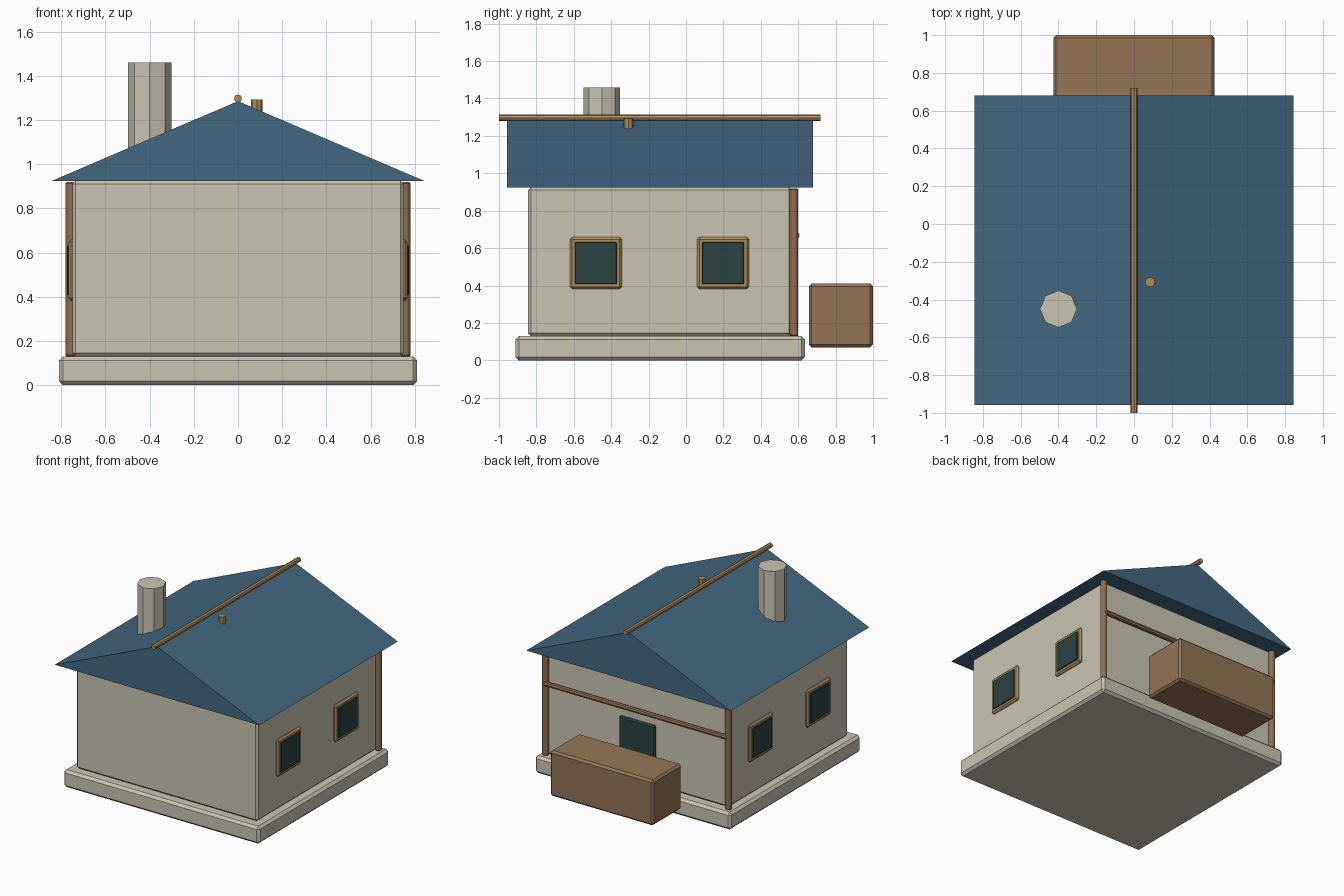
import bpy
import bmesh
from math import pi
from mathutils import Vector

old = bpy.data.objects.get("Cube")
if old:
    bpy.data.objects.remove(old, do_unlink=True)


def material(name, rgb):
    mat = bpy.data.materials.new(name)
    mat.use_nodes = True
    mat.diffuse_color = (*rgb, 1)
    shader = mat.node_tree.nodes["Principled BSDF"]
    shader.inputs["Base Color"].default_value = (*rgb, 1)
    shader.inputs["Roughness"].default_value = 0.8
    return mat


plaster = material("cream plaster", (0.59, 0.56, 0.45))
roof_blue = material("slate blue", (0.057, 0.138, 0.22))
crate_brown = material("crate brown", (0.30, 0.178, 0.093))
post_brown = material("post brown", (0.28, 0.155, 0.078))
trim_tan = material("trim tan", (0.43, 0.265, 0.105))
glass_dark = material("dark teal glass", (0.025, 0.058, 0.055))


def finish(name, bm, mat, bevel=0):
    mesh = bpy.data.meshes.new(name)
    bmesh.ops.recalc_face_normals(bm, faces=bm.faces)
    bm.to_mesh(mesh)
    bm.free()
    mesh.materials.append(mat)
    obj = bpy.data.objects.new(name, mesh)
    bpy.context.collection.objects.link(obj)
    if bevel:
        mod = obj.modifiers.new("edge bevel", "BEVEL")
        mod.width = bevel
        mod.segments = 1
    return obj


def box(name, low, high, mat, bevel=0):
    low, high = Vector(low), Vector(high)
    bm = bmesh.new()
    bmesh.ops.create_cube(bm, size=1)
    bmesh.ops.scale(bm, vec=high - low, verts=bm.verts)
    bmesh.ops.translate(bm, vec=(low + high) / 2, verts=bm.verts)
    return finish(name, bm, mat, bevel)


def rod(name, start, end, radius, mat, bevel=0):
    start, end = Vector(start), Vector(end)
    axis = end - start
    bm = bmesh.new()
    bmesh.ops.create_cone(bm, cap_ends=True, segments=8, radius1=radius,
                          radius2=radius, depth=axis.length)
    obj = finish(name, bm, mat, bevel)
    obj.location = (start + end) / 2
    obj.rotation_euler = axis.to_track_quat("Z", "Y").to_euler()
    return obj


# Plinth and walls
box("plinth", (-0.81, -0.912, 0), (0.81, 0.635, 0.13), plaster, 0.018)
box("walls", (-0.75, -0.845, 0.13), (0.75, 0.567, 0.925), plaster, 0.015)

# Gabled roof: a triangular profile swept along the ridge
bm = bmesh.new()
profile = [bm.verts.new((x, -0.957, z))
           for x, z in ((-0.845, 0.923), (0.845, 0.923), (0, 1.285))]
gable = bm.faces.new(profile)
swept = bmesh.ops.extrude_face_region(bm, geom=[gable])["geom"]
bmesh.ops.translate(bm, vec=(0, 1.637, 0),
                    verts=[v for v in swept if isinstance(v, bmesh.types.BMVert)])
finish("roof", bm, roof_blue)

# Ridge pole, chimney and vent
rod("ridge_pole", (0, -1, 1.297), (0, 0.72, 1.297), 0.018, trim_tan)
rod("chimney", (-0.4, -0.45, 0.95), (-0.4, -0.45, 1.46), 0.098, plaster)
rod("roof_vent", (0.085, -0.308, 1.19), (0.085, -0.308, 1.293), 0.027, trim_tan)

# Side windows and back corner posts, mirrored left and right
for label, side in (("left", 1), ("right", -1)):
    for place, y in (("front", -0.482), ("back", 0.198)):
        for part, half, inner, outer, mat, bevel in (
                ("frame", 0.139, 0.735, 0.767, trim_tan, 0.012),
                ("glass", 0.112, 0.740, 0.774, glass_dark, 0.004)):
            xs = sorted((side * inner, side * outer))
            box(f"{label}_{place}_window_{part}", (xs[0], y - half, 0.52 - half),
                (xs[1], y + half, 0.52 + half), mat, bevel)
    rod(f"{label}_back_post", (side * 0.757, 0.577, 0.13),
        (side * 0.757, 0.577, 0.918), 0.025, post_brown, 0.005)

# Back door, cross rail and storage crate
box("back_door", (-0.15, 0.55, 0.14), (0.15, 0.583, 0.585), glass_dark, 0.01)
rod("back_rail", (-0.757, 0.59, 0.667), (0.757, 0.59, 0.667), 0.018, post_brown)
box("crate", (-0.427, 0.657, 0.07), (0.427, 1.0, 0.41), crate_brown, 0.015)
